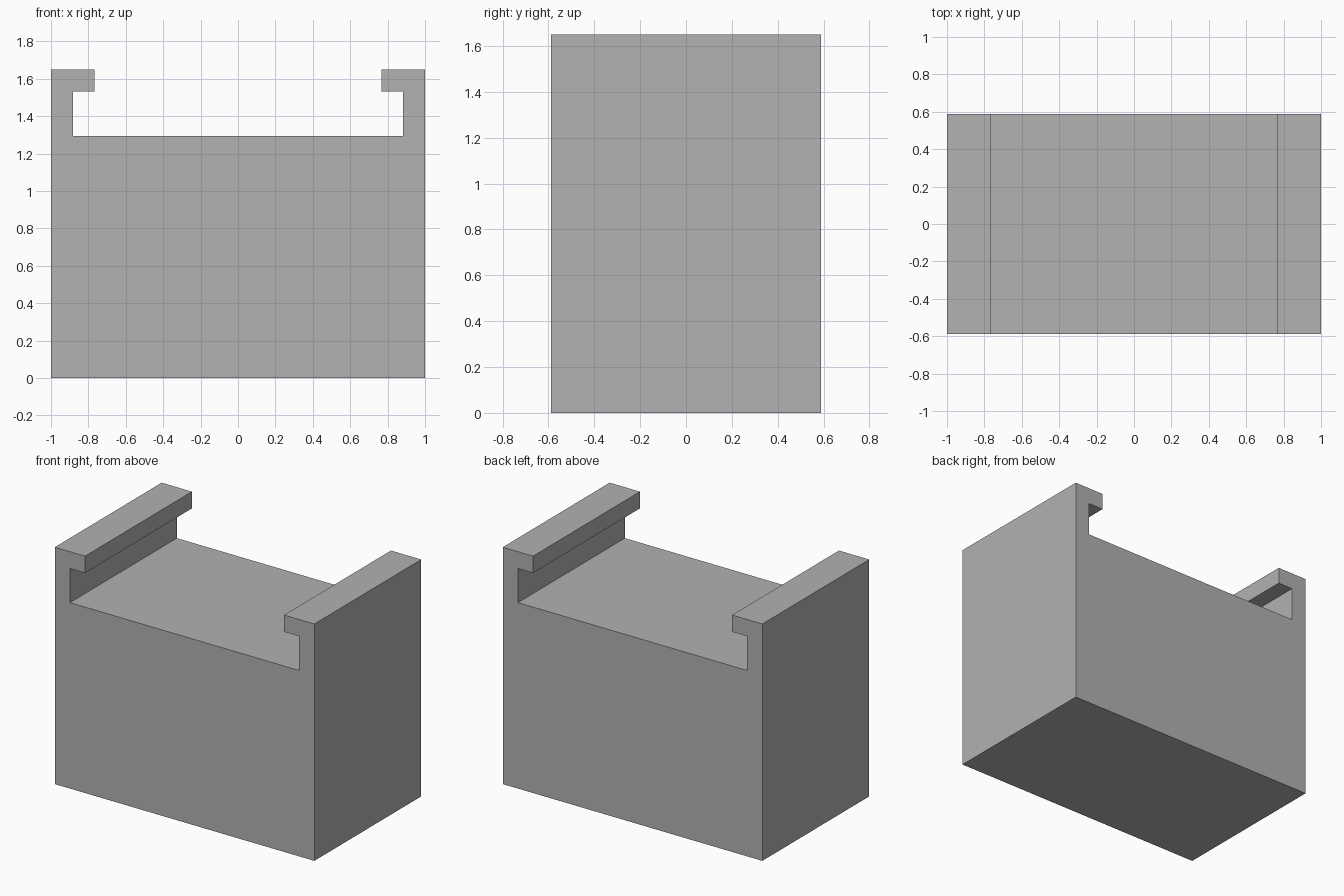
import bpy
import bmesh

# Remove the default cube
cube = bpy.data.objects.get("Cube")
if cube:
    bpy.data.objects.remove(cube, do_unlink=True)

# Plain grey material
grey = bpy.data.materials.new("plain grey")
grey.use_nodes = True
color = (0.445, 0.445, 0.445, 1.0)
grey.diffuse_color = color
grey.node_tree.nodes["Principled BSDF"].inputs["Base Color"].default_value = color

HALF_DEPTH = 0.588

# Right half of the front outline: base, outer wall, overhanging lip, tray floor
half = [(1, 0), (1, 1.65), (0.767, 1.65), (0.767, 1.533), (0.883, 1.533), (0.883, 1.295)]
outline = half + [(-x, z) for x, z in reversed(half)]

# Extrude the mirrored outline from front to back
bm = bmesh.new()
front = bm.faces.new([bm.verts.new((x, -HALF_DEPTH, z)) for x, z in outline])
result = bmesh.ops.extrude_face_region(bm, geom=[front], use_keep_orig=True)
back_verts = [v for v in result["geom"] if isinstance(v, bmesh.types.BMVert)]
bmesh.ops.translate(bm, verts=back_verts, vec=(0, 2 * HALF_DEPTH, 0))
bmesh.ops.recalc_face_normals(bm, faces=bm.faces)

mesh = bpy.data.meshes.new("block_with_rails")
bm.to_mesh(mesh)
bm.free()
mesh.materials.append(grey)
block = bpy.data.objects.new("block_with_rails", mesh)
bpy.context.collection.objects.link(block)
